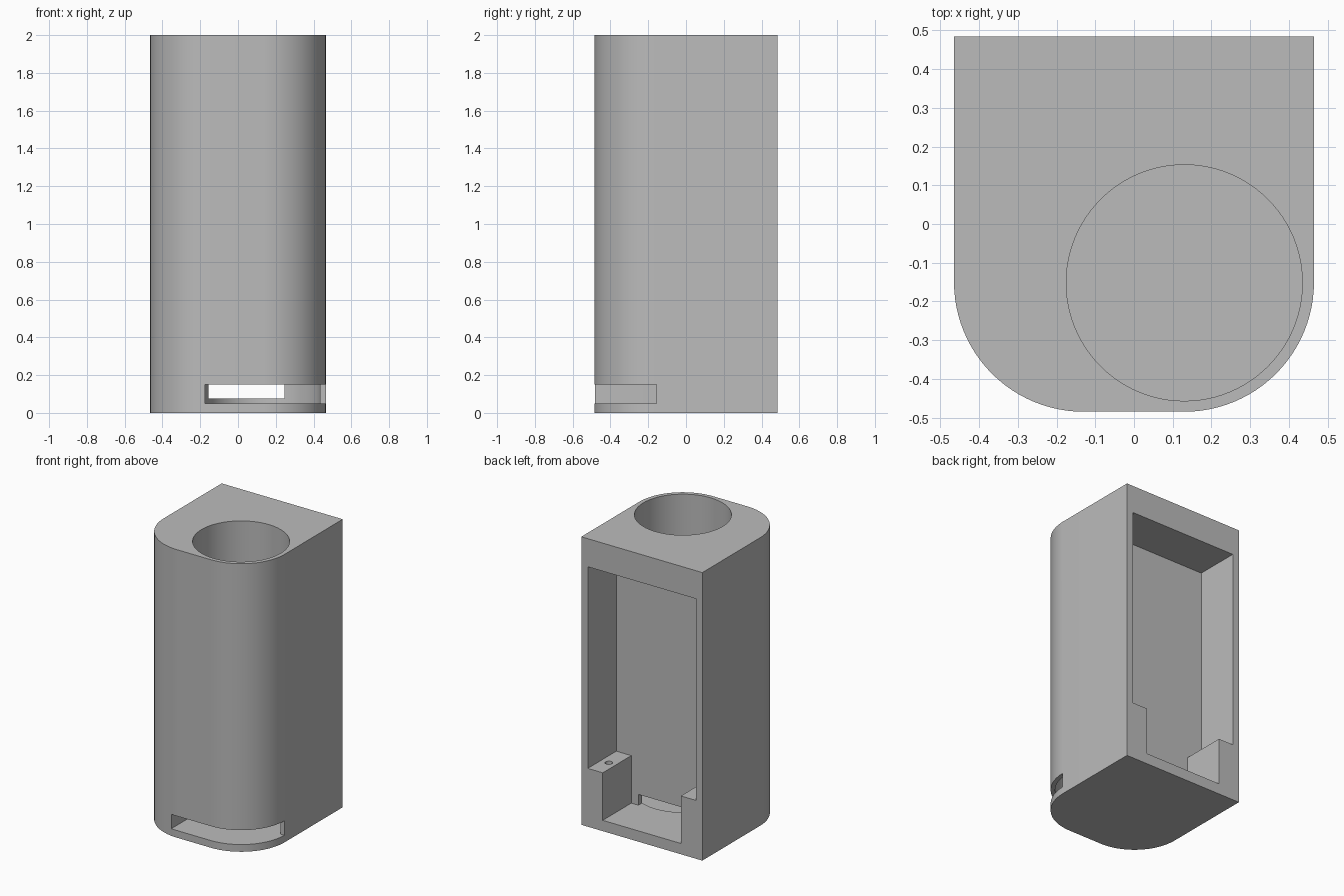
import bpy, bmesh, math

cube = bpy.data.objects.get("Cube")
if cube:
    bpy.data.objects.remove(cube, do_unlink=True)

W, D, H = 0.465, 0.485, 2.0      # half width, half depth, height
CX, CY = 0.13, -0.152            # tube axis, shared with a front corner
CORNER, BORE = 0.335, 0.305
INNER_Y = 0.172                  # front wall of the rear compartment

grey = bpy.data.materials.new("plain grey")
grey.use_nodes = True
grey.diffuse_color = (0.5, 0.5, 0.5, 1)
grey.node_tree.nodes["Principled BSDF"].inputs["Base Color"].default_value = (0.5, 0.5, 0.5, 1)


def prism(name, outline, z0, z1):
    """Extrude a counter-clockwise outline from z0 to z1."""
    bm = bmesh.new()
    low = [bm.verts.new((x, y, z0)) for x, y in outline]
    high = [bm.verts.new((x, y, z1)) for x, y in outline]
    bm.faces.new(low[::-1])
    bm.faces.new(high)
    n = len(outline)
    for i in range(n):
        j = (i + 1) % n
        bm.faces.new((low[i], low[j], high[j], high[i]))
    mesh = bpy.data.meshes.new(name)
    bm.to_mesh(mesh)
    bm.free()
    mesh.materials.append(grey)
    obj = bpy.data.objects.new(name, mesh)
    bpy.context.collection.objects.link(obj)
    return obj


def arc(cx, cy, r, start, end, steps):
    angles = [math.radians(start + (end - start) * i / steps) for i in range(steps + 1)]
    return [(cx + r * math.cos(a), cy + r * math.sin(a)) for a in angles]


def box(name, x0, x1, y0, y1, z0, z1):
    return prism(name, [(x0, y0), (x1, y0), (x1, y1), (x0, y1)], z0, z1)


def cylinder(name, cx, cy, r, z0, z1, sides):
    return prism(name, arc(cx, cy, r, 0, 360, sides)[:-1], z0, z1)


# Housing with a flat back and two rounded front corners
outline = [(W, D), (-W, D)]
outline += arc(-CX, CY + 0.002, CORNER, 180, 270, 24)
outline += arc(CX, CY + 0.002, CORNER, 270, 360, 24)
housing = prism("housing", outline, 0, H)

# Tube, front slot, rear compartment between two ledges, and the passage joining them
cutters = [
    cylinder("tube_cutter", CX, CY, BORE, 0.05, H + 0.1, 96),
    box("slot_cutter", CX - BORE + 0.001, W + 0.1, -D - 0.1, CY - 0.003, 0.05, 0.15),
    box("compartment_cutter", -0.415, 0.415, INNER_Y, D + 0.1, 0.405, 1.805),
    box("ledge_gap_cutter", -0.3, 0.3, INNER_Y, D + 0.1, 0.075, 0.5),
    box("passage_cutter", -0.155, 0.245, CY + 0.01, INNER_Y + 0.1, 0.075, 0.15),
]
# Screw holes in the ledges
for side in (-1, 1):
    cutters.append(cylinder("screw_hole_cutter", side * 0.355, 0.34, 0.024, 0.2, 0.45, 24))

bpy.ops.object.select_all(action="DESELECT")
bpy.context.view_layer.objects.active = housing
housing.select_set(True)
for cutter in cutters:
    cutter.hide_render = True
    mod = housing.modifiers.new(cutter.name, "BOOLEAN")
    mod.operation = "DIFFERENCE"
    mod.solver = "EXACT"
    mod.object = cutter
    bpy.ops.object.modifier_apply(modifier=mod.name)
    bpy.data.objects.remove(cutter, do_unlink=True)

bpy.ops.object.shade_smooth_by_angle(angle=math.radians(30))
